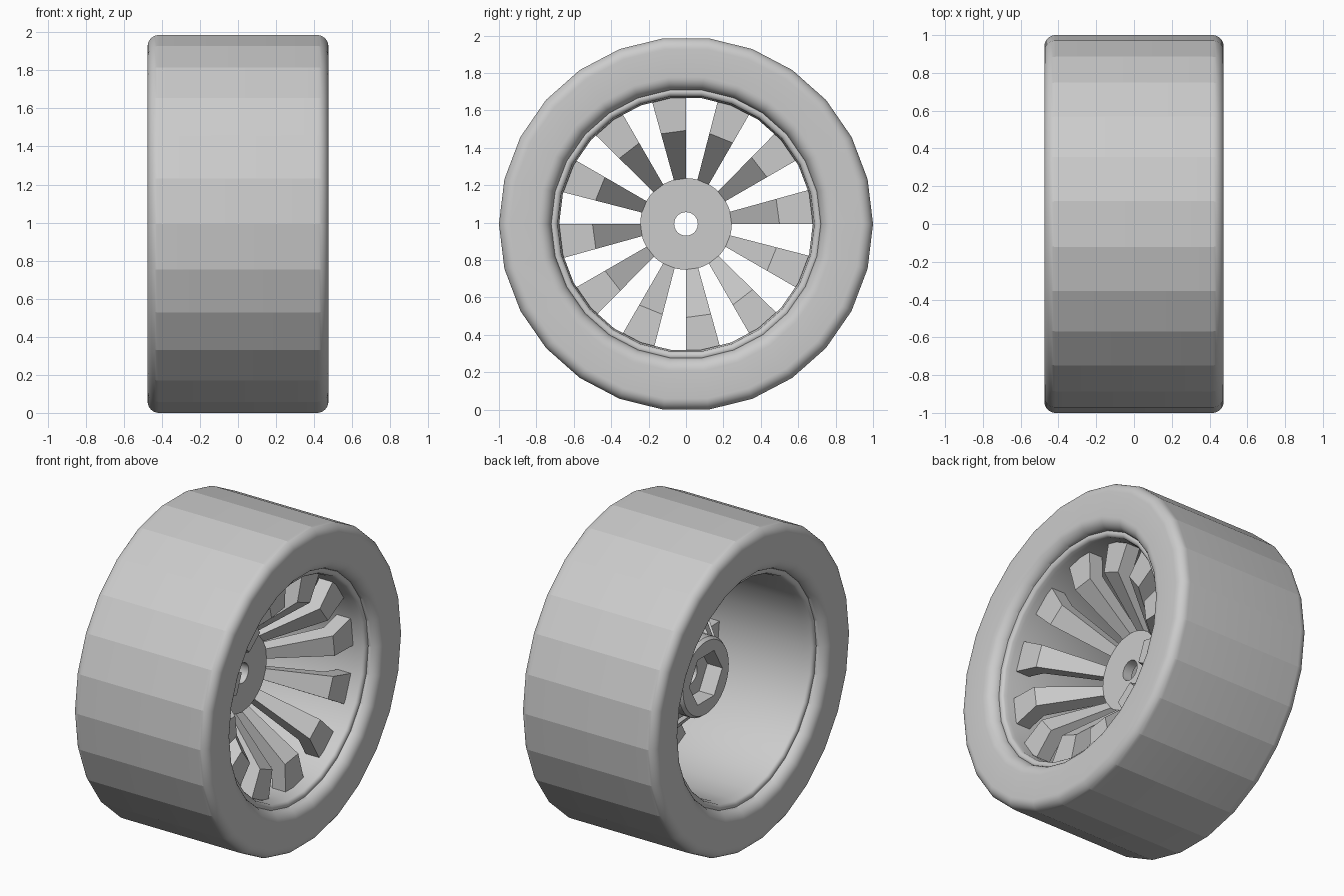
import bpy, bmesh
from math import sin, cos, pi, radians

if "Cube" in bpy.data.objects:
    bpy.data.objects.remove(bpy.data.objects["Cube"])

SIDES = 26
CZ = cos(pi / SIDES)          # axle height, so the flat facet rests on z = 0


def finish(name, bm, angle):
    bmesh.ops.recalc_face_normals(bm, faces=bm.faces)
    me = bpy.data.meshes.new(name)
    bm.to_mesh(me)
    bm.free()
    ob = bpy.data.objects.new(name, me)
    bpy.context.collection.objects.link(ob)
    bpy.ops.object.select_all(action='DESELECT')
    ob.select_set(True)
    bpy.context.view_layer.objects.active = ob
    bpy.ops.object.shade_smooth_by_angle(angle=radians(angle))
    return ob


def ring(bm, x, r, n):
    return [bm.verts.new((x, r * cos(2 * pi * i / n), CZ + r * sin(2 * pi * i / n)))
            for i in range(n)]


def lathe(name, profile, n, angle):
    """Spin a closed (x, radius) profile around the axle."""
    bm = bmesh.new()
    rings = [ring(bm, x, r, n) for x, r in profile]
    for a, b in zip(rings, rings[1:] + rings[:1]):
        for i in range(n):
            j = (i + 1) % n
            bm.faces.new((a[i], a[j], b[j], b[i]))
    return finish(name, bm, angle)


def arc(cx, cr, rad, a0, a1, steps=8):
    return [(cx + rad * cos(radians(a0 + (a1 - a0) * i / steps)),
             cr + rad * sin(radians(a0 + (a1 - a0) * i / steps))) for i in range(steps + 1)]


def mirrored(half):
    """Complete a profile that is symmetric about x = 0."""
    return half + [(-x, r) for x, r in reversed(half)]


# Tyre: flat tread, rounded shoulders, rounded inner bead
tyre = arc(0.415, 0.94, 0.06, 90, 0) + arc(0.405, 0.79, 0.07, 0, -90)
lathe("tyre", mirrored(tyre), SIDES, 13)

# Rim barrel with a rounded lip on both sides
rim = [(0.36, 0.73)] + arc(0.39, 0.71, 0.025, 90, -70, 6) + [(0.375, 0.685), (0.35, 0.678)]
lathe("rim", mirrored(rim), SIDES, 30)

# Hub: disc with an axle hole in front and a hexagonal socket behind
FRONT, FLOOR, BACK = 0.03, -0.035, -0.14
N = 36
bm = bmesh.new()
loops = [ring(bm, FLOOR, 0.063, N), ring(bm, FRONT, 0.063, N), ring(bm, FRONT, 0.245, N),
         ring(bm, BACK + 0.02, 0.245, N), ring(bm, BACK, 0.23, N)]
for x in (BACK, FLOOR):
    loop = ring(bm, x, 0.165, N)
    for i, v in enumerate(loop):      # pull the circle in to a hexagon
        t = (2 * pi * i / N) % (pi / 3) - pi / 6
        k = cos(pi / 6) / cos(t)
        v.co.y *= k
        v.co.z = CZ + (v.co.z - CZ) * k
    loops.append(loop)
for a, b in zip(loops, loops[1:] + loops[:1]):
    for i in range(N):
        j = (i + 1) % N
        bm.faces.new((a[i], a[j], b[j], b[i]))
finish("hub", bm, 30)

# Twelve bent spokes, each a wedge running from the hub out to the rim
section = [(0.02, 0.235), (0.33, 0.50), (0.335, 0.69),
           (0.24, 0.69), (0.235, 0.545), (-0.08, 0.235)]
bm = bmesh.new()
for k in range(12):
    sides = []
    for deg in (-15.5, 0):
        t = radians(deg + 30 * k)
        sides.append([bm.verts.new((x, r * sin(t), CZ + r * cos(t))) for x, r in section])
    a, b = sides
    m = len(section)
    bm.faces.new(a)
    bm.faces.new(b[::-1])
    for i in range(m):
        j = (i + 1) % m
        bm.faces.new((a[i], b[i], b[j], a[j]))
finish("spokes", bm, 25)
